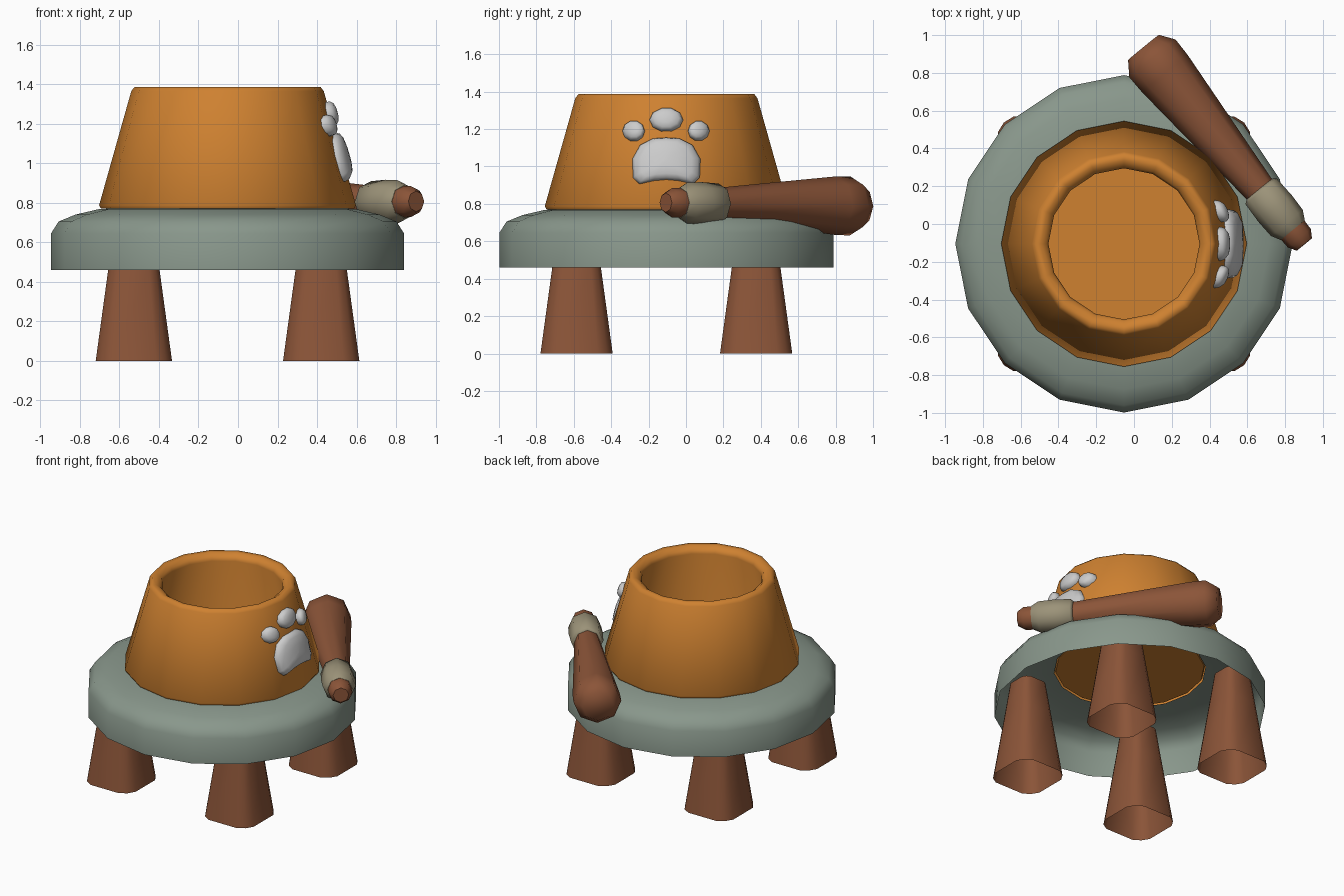
import bpy, bmesh, math
from mathutils import Vector

if "Cube" in bpy.data.objects:
    bpy.data.objects.remove(bpy.data.objects["Cube"])

CX, CY = -0.053, -0.105   # axis of the bowl and plate


def material(name, rgb):
    m = bpy.data.materials.new(name)
    m.diffuse_color = (*rgb, 1)
    m.use_nodes = True
    m.node_tree.nodes["Principled BSDF"].inputs["Base Color"].default_value = m.diffuse_color
    return m


ORANGE = material("orange", (0.62, 0.22, 0.03))
BROWN = material("brown", (0.26, 0.09, 0.04))
SAGE = material("sage", (0.25, 0.31, 0.26))
TAN = material("tan", (0.33, 0.29, 0.19))


def loft(name, rings, mat=None, cap_start=False, cap_end=False, angle=40):
    """Skin a list of equal-length point rings into one smooth object."""
    bm = bmesh.new()
    vs = [[bm.verts.new(p) for p in ring] for ring in rings]
    n = len(vs[0])
    for a, b in zip(vs, vs[1:]):
        for i in range(n):
            j = (i + 1) % n
            bm.faces.new((a[i], a[j], b[j], b[i]))
    if cap_start:
        bm.faces.new(vs[0][::-1])
    if cap_end:
        bm.faces.new(vs[-1])
    bmesh.ops.recalc_face_normals(bm, faces=bm.faces)
    me = bpy.data.meshes.new(name)
    bm.to_mesh(me)
    bm.free()
    ob = bpy.data.objects.new(name, me)
    bpy.context.collection.objects.link(ob)
    if mat:
        me.materials.append(mat)
    bpy.ops.object.select_all(action='DESELECT')
    ob.select_set(True)
    bpy.context.view_layer.objects.active = ob
    bpy.ops.object.shade_smooth_by_angle(angle=math.radians(angle))
    return ob


def turned(profile, sides=16):
    """Rings of a (radius, z) profile turned about the bowl axis."""
    return [[(CX + r * math.cos(2 * math.pi * i / sides),
              CY + r * math.sin(2 * math.pi * i / sides), z)
             for i in range(sides)] for r, z in profile]


# Round plate: hollow shell, open underneath
loft("plate", turned([(0.893, 0.46), (0.893, 0.645), (0.855, 0.705),
                      (0.77, 0.74), (0.65, 0.768), (0.50, 0.775)]), SAGE)

# Tapered bowl with rounded rim and hollow inside
loft("bowl", turned([(0.64, 0.77), (0.65, 0.787), (0.487, 1.365),
                     (0.47, 1.387), (0.44, 1.385), (0.41, 1.365),
                     (0.40, 1.34), (0.50, 0.80), (0.49, 0.78)]),
     ORANGE, cap_end=True, angle=60)


# Four tapered legs with rounded-square section, open at the bottom
def leg_ring(x, y, s, z):
    corner = [(1, 0.58), (0.84, 0.84), (0.58, 1)]
    pts = []
    for k in range(4):
        for u, v in corner:
            for _ in range(k):
                u, v = -v, u
            pts.append((x + s * u, y + s * v, z))
    return pts


for sx, side in ((-1, "left"), (1, "right")):
    for sy, end in ((-1, "front"), (1, "back")):
        x, y = CX + sx * 0.474, CY + sy * 0.48
        loft(f"{end}_{side}_leg", [leg_ring(x, y, 0.193, 0),
                                   leg_ring(x, y, 0.13, 0.46),
                                   leg_ring(x, y, 0.098, 0.70)],
             BROWN, cap_end=True, angle=60)

# Club leaning on the plate, with a collar near its grip
START, END = Vector((0.05, 0.935, 0.788)), Vector((0.902, -0.108, 0.807))
AXIS = (END - START).normalized()
SIDE = AXIS.cross(Vector((0, 0, 1))).normalized()
UP = SIDE.cross(AXIS)


def along(profile, sides=8):
    return [[START + AXIS * t + r * (SIDE * math.cos(2 * math.pi * i / sides)
                                     + UP * math.sin(2 * math.pi * i / sides))
             for i in range(sides)] for t, r in profile]


loft("club", along([(0, 0.105), (0.075, 0.158), (0.18, 0.156), (0.97, 0.086),
                    (1.25, 0.08), (1.305, 0.078), (1.347, 0.052)]),
     BROWN, cap_start=True, cap_end=True, angle=60)
loft("club_collar", along([(0.97, 0.088), (0.985, 0.107), (1.10, 0.113),
                           (1.20, 0.109), (1.25, 0.082)]),
     TAN, cap_start=True, cap_end=True, angle=60)


# Paw pads, wrapped onto the bowl's right side
def on_bowl(u, z, depth):
    r = 0.65 - 0.282 * (z - 0.787) + depth
    a = math.asin(u / r)
    return (CX + r * math.cos(a), CY + u, z + 0.28 * depth)


def pad(name, outline, u0, z0):
    steps = [(0.96, -0.04), (1, 0.0), (0.93, 0.018), (0.75, 0.03), (0.35, 0.036),
             (0.05, 0.037)]
    loft(name, [[on_bowl(u0 + s * u, z0 + s * v, d) for u, v in outline]
                for s, d in steps], cap_end=True, angle=75)


half = [(0.07, 0.12), (0.14, 0.085), (0.182, 0.01), (0.178, -0.09),
        (0.145, -0.122), (0.07, -0.105)]
pad("main_pad", [(0, 0.124)] + half + [(0, -0.1)]
    + [(-u, v) for u, v in reversed(half)], 0, 1.03)


def oval(a, b, n=10):
    return [(a * math.cos(2 * math.pi * i / n), b * math.sin(2 * math.pi * i / n))
            for i in range(n)]


pad("middle_toe", oval(0.09, 0.064), 0, 1.25)
pad("front_toe", oval(0.06, 0.055), -0.175, 1.19)
pad("back_toe", oval(0.058, 0.053), 0.173, 1.19)
